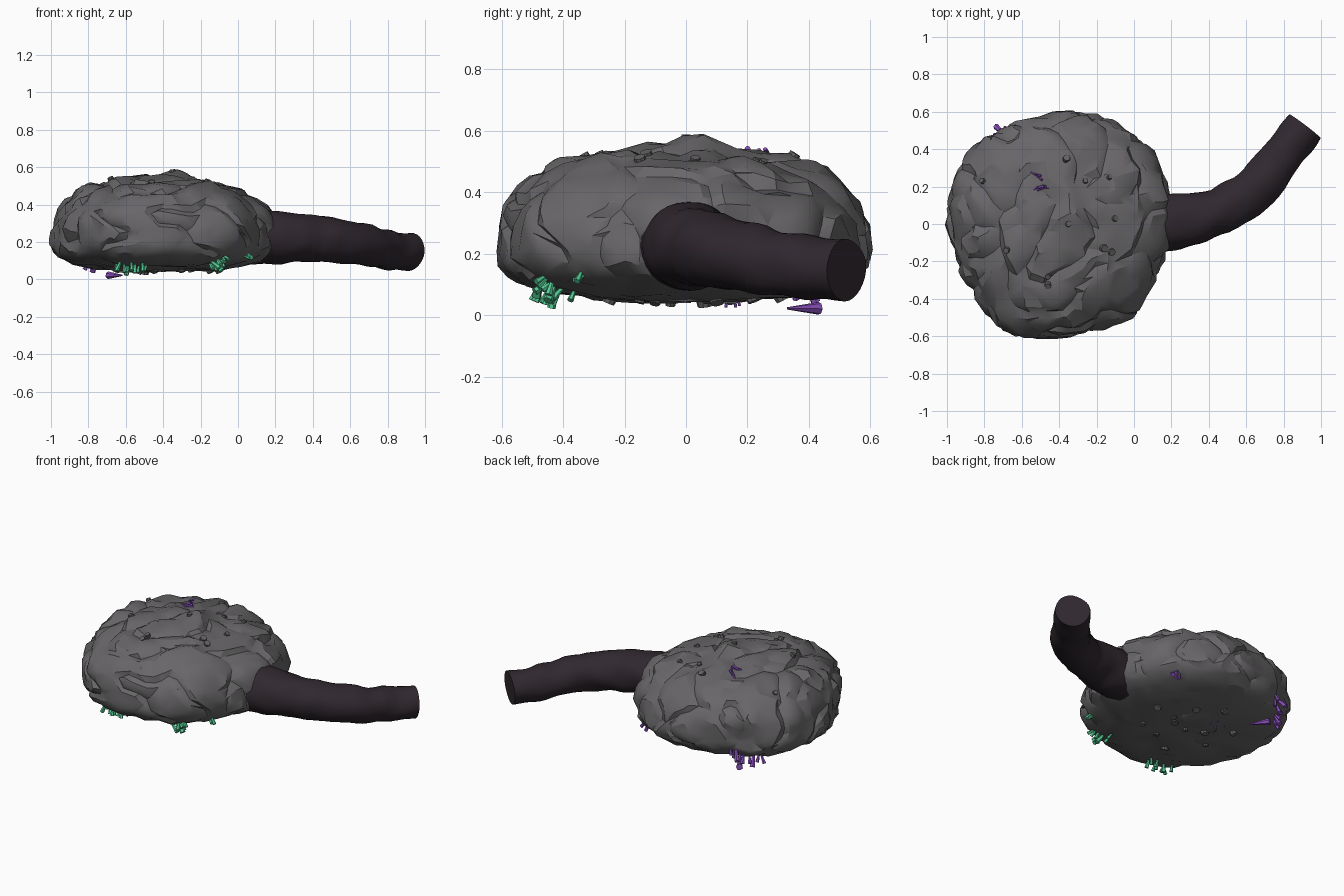
import bpy, bmesh, math, random
from mathutils import Vector, noise
from mathutils.bvhtree import BVHTree

if "Cube" in bpy.data.objects:
    bpy.data.objects.remove(bpy.data.objects["Cube"])

random.seed(4)


def material(name, rgb):
    m = bpy.data.materials.new(name)
    m.diffuse_color = (*rgb, 1)
    m.use_nodes = True
    m.node_tree.nodes["Principled BSDF"].inputs["Base Color"].default_value = m.diffuse_color
    return m


STONE = material("grey stone", (0.138, 0.132, 0.138))
PEBBLE = material("dark pebble", (0.125, 0.12, 0.125))
TUNNEL = material("dark plum stone", (0.029, 0.021, 0.028))
GREEN = material("green crystal", (0.09, 0.60, 0.30))
PURPLE = material("purple crystal", (0.26, 0.085, 0.52))


def finish(bm, name, mat, angle=None, decimate=None):
    bmesh.ops.recalc_face_normals(bm, faces=bm.faces)
    me = bpy.data.meshes.new(name)
    bm.to_mesh(me)
    ob = bpy.data.objects.new(name, me)
    bpy.context.collection.objects.link(ob)
    me.materials.append(mat)
    bpy.ops.object.select_all(action='DESELECT')
    ob.select_set(True)
    bpy.context.view_layer.objects.active = ob
    if decimate:
        ob.modifiers.new("chisel", 'DECIMATE').ratio = decimate
        bpy.ops.object.modifier_apply(modifier="chisel")
    if angle:
        bpy.ops.object.shade_smooth_by_angle(angle=math.radians(angle))
    return ob


# Boulder outline: (angle in degrees, radius)
CENTRE = Vector((-0.4, 0, 0.23))
OUTLINE = [(0, .61), (15, .615), (30, .62), (51, .635), (85, .605), (119, .605), (145, .62),
           (170, .615), (200, .60), (217, .595), (244, .645), (282, .605), (309, .635),
           (330, .595), (350, .61), (360, .61)]


def outline_radius(x, y):
    a = math.degrees(math.atan2(y, x)) % 360
    for (a0, r0), (a1, r1) in zip(OUTLINE, OUTLINE[1:]):
        if a <= a1:
            return r0 + (r1 - r0) * (a - a0) / (a1 - a0)
    return r0


def rough(p):
    """Angular chipped facets, creases and soft lumps."""
    warp = p + 0.07 * noise.noise_vector(p * 4)
    d, _ = noise.voronoi(warp * 5)
    chip = 0.045 * (d[1] - d[0]) - 0.016
    lump = 0.02 * noise.noise(p * 4.5 + Vector((3, 1, 7))) + 0.01 * noise.noise(p * 14)
    crease = abs(noise.noise(warp * 4 + Vector((9, 2, 4))))
    return 0.7 * chip + lump - 0.02 * max(0, 1 - crease * 7)


# Main boulder: flattened, squared-off sphere with rough stone relief
bm = bmesh.new()
bmesh.ops.create_icosphere(bm, subdivisions=6, radius=1)
for v in bm.verts:
    n = v.co.normalized()
    r = math.hypot(n.x, n.y)
    N = 2.55 if n.z > 0 else 3.0
    q = n / (r ** N + abs(n.z) ** N) ** (1 / N)
    s = outline_radius(n.x, n.y)
    up = 0.32 - 0.03 * max(0, q.x)
    p = Vector((q.x * s, q.y * s, q.z * (up if q.z > 0 else 0.187)))
    peak = 0.045 * math.exp(-((p.x - 0.07) ** 2 + (p.y - 0.03) ** 2) / 0.008) if n.z > 0 else 0
    calm = 1 - 0.5 * min(1, max(0, -n.z * 1.3))
    v.co = CENTRE + p + n * rough(p) * calm + Vector((0, 0, peak))
tree = BVHTree.FromBMesh(bm)
finish(bm, "boulder", STONE, 27, 0.09)

# Curved tunnel arm: (x, y, z, radius)
PATH = [(.08, .0, .225, .158), (.2, .01, .225, .152), (.32, .03, .225, .137), (.46, .07, .215, .127),
        (.6, .15, .195, .12), (.72, .265, .175, .115), (.82, .40, .155, .107), (.914, .522, .145, .103)]
bm = bmesh.new()
rings, SIDES, STEPS = [], 28, 4
stations = []
for i in range(len(PATH) - 1):
    for k in range(STEPS):
        t = k / STEPS
        stations.append([a + (b - a) * t for a, b in zip(PATH[i], PATH[i + 1])])
stations.append(list(PATH[-1]))
for i, (x, y, z, rad) in enumerate(stations):
    a = Vector(stations[max(0, i - 3)][:3])
    b = Vector(stations[min(len(stations) - 1, i + 3)][:3])
    d = (b - a).normalized()
    side = d.cross(Vector((0, 0, 1))).normalized()
    up = side.cross(d)
    ring = []
    for j in range(SIDES):
        ang = 2 * math.pi * j / SIDES
        out = side * math.cos(ang) + up * math.sin(ang) * 0.95
        p = Vector((x, y, z)) + out * rad
        ring.append(bm.verts.new(p + out * 0.014 * noise.noise(p * 9)))
    rings.append(ring)
for r0, r1 in zip(rings, rings[1:]):
    for j in range(SIDES):
        bm.faces.new((r0[j], r0[j - 1], r1[j - 1], r1[j]))
for ring in (rings[0], rings[-1]):
    bm.faces.new(ring)
finish(bm, "tunnel", TUNNEL, 30)


def stud(bm, base, axis, r0, r1, length, sides):
    """Tapered prism from base along axis."""
    axis = axis.normalized()
    geo = bmesh.ops.create_cone(bm, cap_ends=True, segments=sides, radius1=r0, radius2=r1, depth=length)
    rot = Vector((0, 0, 1)).rotation_difference(axis)
    for v in geo["verts"]:
        v.co = base + rot @ (v.co + Vector((0, 0, length / 2)))


def surface(x, y, from_top):
    d = -1 if from_top else 1
    hit, normal, _, _ = tree.ray_cast(Vector((x, y, 0.3 - d)), Vector((0, 0, d)))
    return hit, normal


# Pebbles on top and underneath
TOP = [(-.81, .23), (-.86, -.03), (-.68, -.14), (-.26, .23), (-.13, .25), (-.1, .03), (-.16, -.13),
       (-.12, -.15), (-.36, .35), (-.46, -.28), (-.46, -.33), (-.35, 0)]
BOTTOM = [(-.3, -.15), (-.4, 0), (-.25, .07), (-.5, .06), (-.3, .22), (-.45, .31), (-.1, .1),
          (-.6, -.05), (-.15, -.1), (-.65, .15), (-.45, -.25), (-.3, .02)]
for name, spots, top in (("top_pebbles", TOP, True), ("bottom_pebbles", BOTTOM, False)):
    bm = bmesh.new()
    for x, y in spots:
        hit, normal = surface(x, y, top)
        if hit:
            r = random.uniform(0.015, 0.024) * (1 if top else 1.15)
            stud(bm, hit - normal * 0.014, normal, r, r * 0.85, 0.024, 9)
    finish(bm, name, PEBBLE)


def crystals(name, mat, centre, spread, count, length, lean, width=0.25, slope=0):
    """Cluster of prisms that flare outward from the underside or top."""
    bm = bmesh.new()
    for i in range(count):
        dx = (2 * (i + 0.5) / count - 1) * spread[0]
        x = centre[0] + dx
        y = centre[1] + random.uniform(-1, 1) * spread[1] + slope * dx
        hit, normal = surface(x, y, lean.z > 0)
        if hit:
            L = length * random.uniform(0.75, 1.2)
            axis = lean + Vector([random.uniform(-.3, .3) for _ in range(3)])
            stud(bm, hit - axis.normalized() * 0.008, axis, L * width * 0.5, L * width, L, 6)
    finish(bm, name, mat)


crystals("green_crystals_left", GREEN, (-.57, -.455), (.09, .04), 9, .058, Vector((-.1, -.3, -1)))
crystals("green_crystals_right", GREEN, (-.11, -.42), (.045, .06), 9, .058, Vector((.5, -.5, -.7)))
crystals("green_crystal_single", GREEN, (.045, -.335), (.012, .015), 3, .04, Vector((.6, -.4, -.6)))
crystals("purple_crystals_back", PURPLE, (-.735, .43), (.07, .03), 9, .065, Vector((-.25, .25, -1)), .22, 1)
crystals("purple_crystals_side", PURPLE, (.01, .40), (.025, .02), 5, .04, Vector((.3, .4, -.7)))
crystals("purple_crystals_under", PURPLE, (-.5, .17), (.06, .04), 5, .022, Vector((0, .2, -1)))
crystals("purple_crystals_top", PURPLE, (-.53, .265), (.02, .012), 4, .05, Vector((.5, -.4, .4)), .16)
crystals("purple_crystals_top_front", PURPLE, (-.52, .185), (.025, .01), 4, .05, Vector((.8, .1, .35)), .16)

# Large purple spike lying flat under the rim
bm = bmesh.new()
stud(bm, Vector((-.62, .33, .022)), Vector((-.07, .1, 0)), .004, .021, .125, 7)
finish(bm, "purple_spike", PURPLE)
